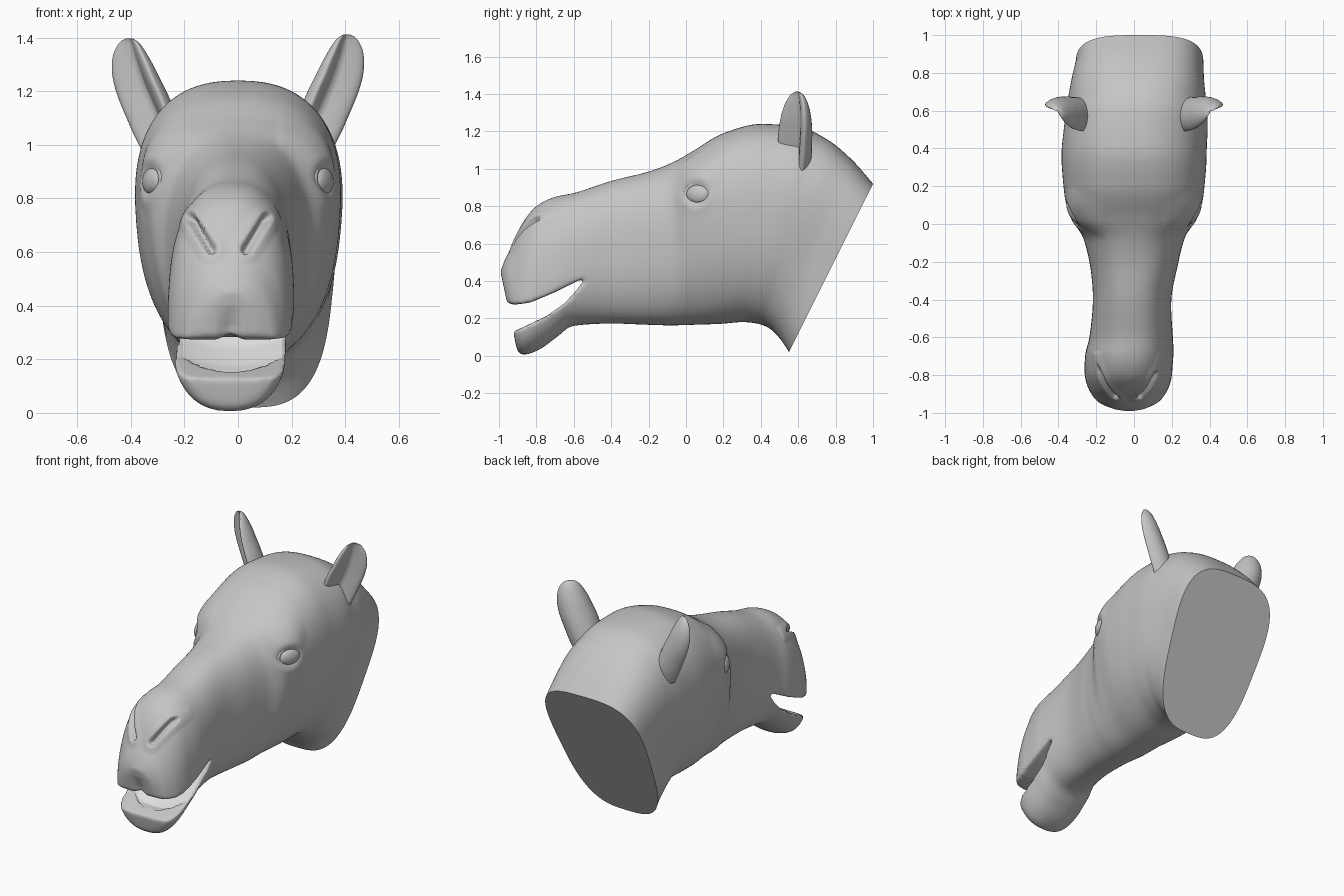
import bpy, bmesh, math
from mathutils import Vector

cube = bpy.data.objects.get("Cube")
if cube:
    bpy.data.objects.remove(cube, do_unlink=True)


def make_material(name, value):
    m = bpy.data.materials.new(name)
    m.use_nodes = True
    color = (value, value, value, 1)
    m.diffuse_color = color
    m.node_tree.nodes["Principled BSDF"].inputs["Base Color"].default_value = color
    return m


grey = make_material("clay grey", 0.56)
pale = make_material("pale mouth lining", 0.75)


def add_object(name, bm, *mats):
    me = bpy.data.meshes.new(name)
    bm.to_mesh(me)
    bm.free()
    for m in mats:
        me.materials.append(m)
    ob = bpy.data.objects.new(name, me)
    bpy.context.collection.objects.link(ob)
    return ob


def interpolate(stations, steps):
    """Monotone spline through the stations, so no value overshoots."""
    def slope(i, k):
        if i == 0 or i == len(stations) - 1:
            return 0
        a = stations[i][k] - stations[i - 1][k]
        b = stations[i + 1][k] - stations[i][k]
        return 2 * a * b / (a + b) if a * b > 0 else 0

    for i in range(len(stations) - 1):
        for s in range(steps + (i == len(stations) - 2)):
            t = s / steps
            yield [p + (3*t*t - 2*t**3) * (q - p) + (t**3 - 2*t*t + t) * slope(i, k)
                   + (t**3 - t*t) * slope(i + 1, k)
                   for k, (p, q) in enumerate(zip(stations[i], stations[i + 1]))]


def skin(bm, rings):
    rows = [[bm.verts.new(p) for p in ring] for ring in rings]
    n = len(rows[0])
    for a, b in zip(rows, rows[1:]):
        for i in range(n):
            bm.faces.new((a[i], a[(i + 1) % n], b[(i + 1) % n], b[i]))
    bm.faces.new(rows[0][::-1])
    bm.faces.new(rows[-1])
    bmesh.ops.recalc_face_normals(bm, faces=bm.faces)


def power(v, e):
    return math.copysign(abs(v) ** e, v)


def section(station, count=72):
    """Superellipse standing between a top and a bottom point, squarer at the neck."""
    yt, zt, yb, zb, wb, wt, cx = station
    n = 2.4 + 2.7 * max(0, yt - .7)
    ring = []
    for i in range(count):
        a = math.tau * i / count
        s, c = power(math.sin(a), 2 / n), power(math.cos(a), 2 / n)
        t = (1 + c) / 2
        ring.append((cx + s * (wb + t * (wt - wb)), yb + t * (yt - yb), zb + t * (zt - zb)))
    return ring


# Whole head: top y, top z, bottom y, bottom z, low width, high width, centre x
stations = [
    (-.992, .45, -.91, .06, .11, .1, -.025),
    (-.97, .51, -.9, .025, .18, .15, -.03),
    (-.925, .6, -.87, .005, .22, .175, -.03),
    (-.88, .7, -.84, .01, .24, .19, -.03),
    (-.8, .8, -.78, .035, .25, .21, -.03),
    (-.7, .85, -.69, .1, .25, .215, -.025),
    (-.6, .87, -.6, .16, .235, .205, -.015),
    (-.4, .935, -.4, .172, .205, .21, -.01),
    (-.2, .985, -.2, .165, .22, .25, 0),
    (-.08, 1.03, -.08, .162, .25, .28, 0),
    (.03, 1.09, .03, .165, .26, .38, 0),
    (.2, 1.19, .18, .17, .31, .42, 0),
    (.4, 1.24, .3, .18, .34, .42, 0),
    (.6, 1.225, .38, .172, .33, .42, .01),
    (.75, 1.16, .44, .15, .31, .41, .015),
    (.88, 1.055, .495, .1, .29, .39, .02),
    (1, .92, .55, .02, .28, .37, .03),
    (1.1, .8, .6, -.08, .28, .36, .03),
]
bm = bmesh.new()
skin(bm, [section(station) for station in interpolate(stations, 6)])
head = add_object("head", bm, grey, pale)

# Wedge that opens the mouth (y, z)
gap = [(-1.1, .29), (-.97, .287), (-.92, .272), (-.83, .285), (-.7, .34), (-.53, .425),
       (-.59, .345), (-.65, .28), (-.75, .21), (-.92, .13), (-1.1, .1)]
bm = bmesh.new()
side_face = bm.faces.new([bm.verts.new((-.5, y, z)) for y, z in gap])
out = bmesh.ops.extrude_face_region(bm, geom=[side_face])["geom"]
bmesh.ops.translate(bm, vec=(1, 0, 0),
                    verts=[g for g in out if isinstance(g, bmesh.types.BMVert)])
bmesh.ops.recalc_face_normals(bm, faces=bm.faces)
cutter = add_object("mouth_cutter", bm)
cutter.hide_render = True

# Open the mouth and soften the lips
mouth = head.modifiers.new("mouth", "BOOLEAN")
mouth.operation = "DIFFERENCE"
mouth.object = cutter
fuse = head.modifiers.new("fuse", "REMESH")
fuse.mode = "VOXEL"
fuse.voxel_size = 0.01
soften = head.modifiers.new("soften", "SMOOTH")
soften.factor = 0.5
soften.iterations = 14
bm = bmesh.new()
bm.from_mesh(bpy.data.meshes.new_from_object(
    head.evaluated_get(bpy.context.evaluated_depsgraph_get())))
head.modifiers.clear()
bpy.data.objects.remove(cutter, do_unlink=True)
bm.normal_update()


def bump(v, side, y, z, radius, amount):
    """Sideways swelling or dip with a soft edge."""
    if v.co.x * side > 0.15:
        d = math.hypot(v.co.y - y, v.co.z - z) / radius
        if d < 1:
            v.co.x += side * amount * (1 - d * d) ** 2


def in_mouth(p, n):
    """True on the floor of the mouth, inside the lower lip."""
    u = (p.x + .022) / .185
    return n.z > .25 and abs(u) < 1 and -.87 + .12 * u * u < p.y < -.5 and p.z < .43


# Brows, sockets, mouth floor, nostrils and the cleft of the lip
for v in bm.verts:
    n = v.normal.copy()
    if in_mouth(v.co, n):
        u = (v.co.x + .022) / .185
        v.co.z -= .035 * (1 - u * u) * min(1, (v.co.y + .87) / .06, (-.5 - v.co.y) / .1)
    for side in (-1, 1):
        bump(v, side, .06, 1.0, .15, .025)
        bump(v, side, .05, .87, .15, .012)
        bump(v, side, .05, .87, .09, -.03)
        if v.co.y < -.68 and v.co.z > .5:
            a, b = Vector((-.035 + side * .065, .61)), Vector((-.035 + side * .14, .725))
            p = Vector((v.co.x, v.co.z))
            t = min(1, max(0, (p - a).dot(b - a) / (b - a).length_squared))
            d = (p - a.lerp(b, t)).length
            v.co += n * (.008 * max(0, 1 - (d / .06) ** 2)
                         - .04 * max(0, 1 - (d / .025) ** 2) ** 2)
    if v.co.y < -.85 and .25 < v.co.z < .4:
        d = abs(v.co.x + .03) / .05
        v.co -= n * .02 * max(0, 1 - d) * min(1, (.4 - v.co.z) / .08)

# Slanted flat cut through the neck
bmesh.ops.bisect_plane(bm, geom=bm.verts[:] + bm.edges[:] + bm.faces[:],
                       plane_co=(0, 1, .92), plane_no=(0, .9, -.45), clear_outer=True)
for f in bm.faces:
    f.smooth = True
rim = [e for e in bm.edges if e.is_boundary]
for f in bmesh.ops.holes_fill(bm, edges=rim, sides=0)["faces"]:
    f.smooth = False
for e in rim:
    e.smooth = False
bm.normal_update()
for f in bm.faces:
    f.material_index = int(in_mouth(f.calc_center_median(), f.normal))
bm.to_mesh(head.data)
bm.free()

# Ears: plump cupped leaves opening outward and forward (z, centre x, centre y, width, depth)
leaf = [(.98, .265, .57, .1, .1), (1.08, .305, .575, .11, .11), (1.18, .348, .58, .11, .105),
        (1.28, .385, .585, .098, .09), (1.36, .403, .59, .07, .06),
        (1.4, .406, .593, .038, .03), (1.412, .406, .594, .012, .01)]
for side, name in ((1, "left_ear"), (-1, "right_ear")):
    rings = []
    for z, x, y, w, depth in interpolate(leaf, 5):
        ring = []
        for i in range(32):
            a = math.tau * i / 32
            u, v = w * math.cos(a), math.sin(a)
            cup = .4 * abs(math.sin(2 * a)) - .5 * v if v > 0 else v
            out = depth * (.15 + cup)
            ring.append((side * (x + .75 * u + .66 * out), y + .66 * u - .75 * out,
                         z - (.015 if side < 0 else 0)))
        rings.append(ring)
    bm = bmesh.new()
    skin(bm, rings)
    for f in bm.faces:
        f.smooth = True
    add_object(name, bm, grey)

# Eyes with lids, seated on the socket surface
for side, name in ((1, "left"), (-1, "right")):
    aim = Vector((side * .35, .05, .87))
    seat = min(head.data.vertices, key=lambda v: (v.co - aim).length)
    turn = Vector((side, -.45, .08)).to_track_quat("Z", "Y")
    bpy.ops.mesh.primitive_uv_sphere_add(segments=32, ring_count=16, radius=1, location=seat.co)
    eye = bpy.context.object
    eye.name = name + "_eye"
    eye.scale = (.068, .05, .03)
    bpy.ops.mesh.primitive_torus_add(major_radius=.072, minor_radius=.012, major_segments=32,
                                     minor_segments=10, location=seat.co)
    lid = bpy.context.object
    lid.name = name + "_eyelid"
    lid.scale = (1.05, .8, .8)
    for ob in (eye, lid):
        ob.rotation_mode = "QUATERNION"
        ob.rotation_quaternion = turn
        ob.data.materials.append(grey)
        ob.data.polygons.foreach_set("use_smooth", [True] * len(ob.data.polygons))
